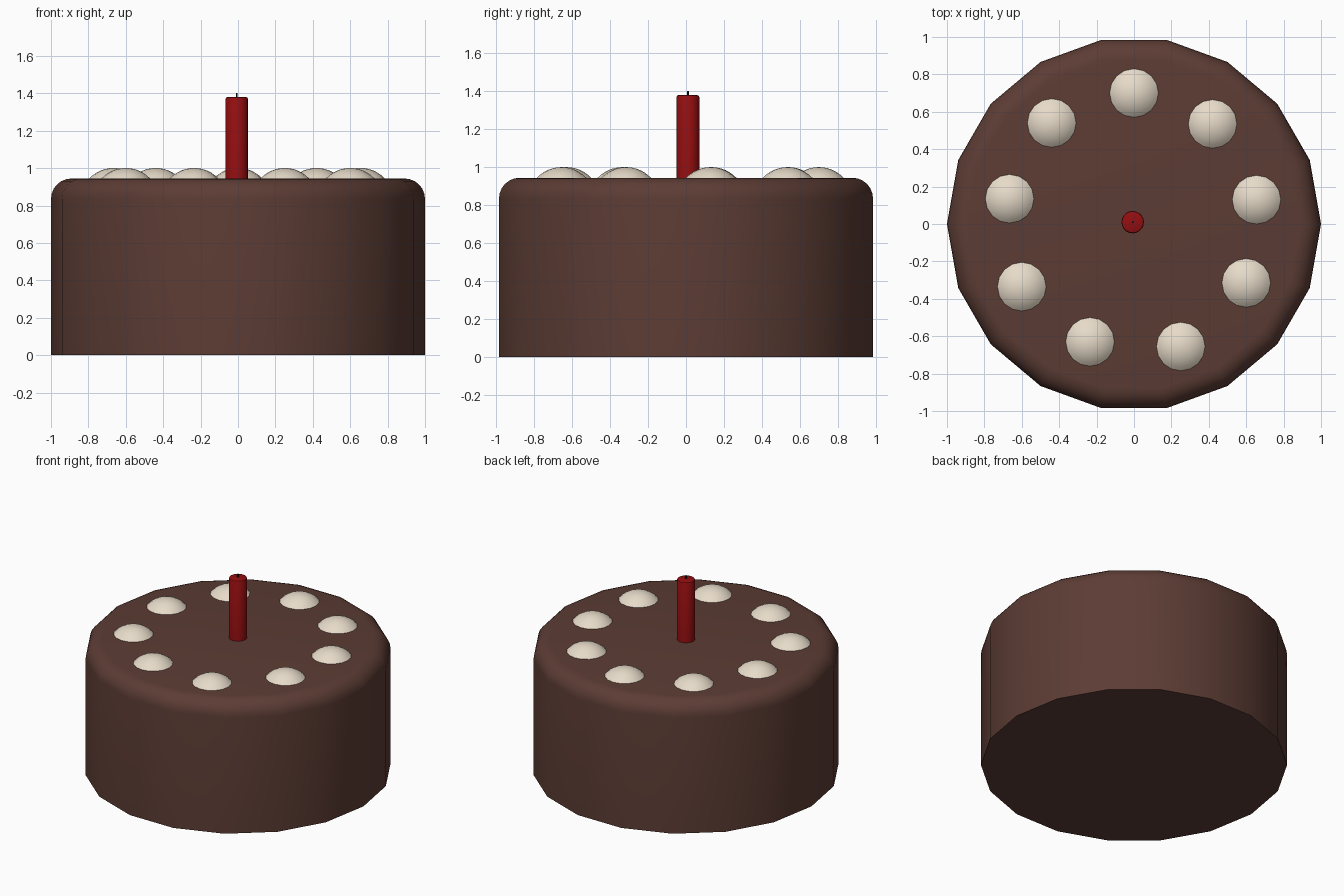
import bpy, math

if "Cube" in bpy.data.objects:
    bpy.data.objects.remove(bpy.data.objects["Cube"])


def material(name, rgb):
    """Flat colour given as sRGB 0-255."""
    m = bpy.data.materials.new(name)
    lin = [((c / 255 + 0.055) / 1.055) ** 2.4 if c > 10 else c / 255 / 12.92 for c in rgb]
    m.diffuse_color = (*lin, 1)
    m.use_nodes = True
    m.node_tree.nodes["Principled BSDF"].inputs["Base Color"].default_value = m.diffuse_color
    return m


def lathe(name, profile, sides, mat, loc=(0, 0, 0)):
    """Revolve (radius, z) points; radius 0 gives a single pole vertex."""
    verts, faces, rings = [], [], []
    for r, z in profile:
        n = 1 if r == 0 else sides
        rings.append([len(verts) + i for i in range(n)])
        for i in range(n):
            a = 2 * math.pi * i / sides
            verts.append((r * math.cos(a), r * math.sin(a), z))
    for lo, hi in zip(rings, rings[1:]):
        for i in range(sides):
            j = (i + 1) % sides
            if len(hi) == 1:
                faces.append((lo[i], lo[j], hi[0]))
            else:
                faces.append((lo[i], lo[j], hi[j], hi[i]))
    faces.append(rings[0][::-1])
    if len(rings[-1]) > 1:
        faces.append(rings[-1])
    mesh = bpy.data.meshes.new(name)
    mesh.from_pydata(verts, [], faces)
    mesh.materials.append(mat)
    ob = bpy.data.objects.new(name, mesh)
    ob.location = loc
    bpy.context.collection.objects.link(ob)
    bpy.ops.object.select_all(action='DESELECT')
    ob.select_set(True)
    bpy.context.view_layer.objects.active = ob
    bpy.ops.object.shade_smooth_by_angle(angle=math.radians(32))
    return ob


chocolate = material("chocolate", (92, 60, 52))
cream = material("cream", (232, 220, 202))
red = material("candle red", (150, 14, 16))
black = material("wick black", (28, 26, 26))

# Cake body: 18 sides, rounded top rim
TOP, RIM = 0.945, 0.11
rim = [(1 - RIM + RIM * math.cos(t), TOP - RIM + RIM * math.sin(t))
       for t in (math.pi / 2 * i / 6 for i in range(7))]
lathe("cake", [(1, 0)] + rim, 18, chocolate)

# Cream dollops: low spherical caps in a loose ring
R, H = 0.13, 0.056
big = (R * R + H * H) / (2 * H)
edge = math.asin(R / big)
cap = [(big * math.sin(edge * (1 - i / 6)),
        TOP + H - big + big * math.cos(edge * (1 - i / 6))) for i in range(6)]
cap = [(R, TOP - 0.02)] + cap + [(0, TOP + H)]
spots = [(0, 0.70), (0.42, 0.535), (0.655, 0.13), (0.60, -0.315), (0.25, -0.655),
         (-0.235, -0.63), (-0.60, -0.335), (-0.665, 0.135), (-0.44, 0.54)]
for k, (x, y) in enumerate(spots):
    lathe(f"cream_dollop_{k + 1}", cap, 16, cream, (x, y, 0))

# Candle and wick
CENTRE = (-0.007, 0.01, 0)
lathe("candle", [(0.06, TOP - 0.02), (0.06, 1.37), (0.057, 1.377), (0.05, 1.38)],
      20, red, CENTRE)
lathe("wick", [(0.005, 1.37), (0.005, 1.403)], 8, black, CENTRE)
